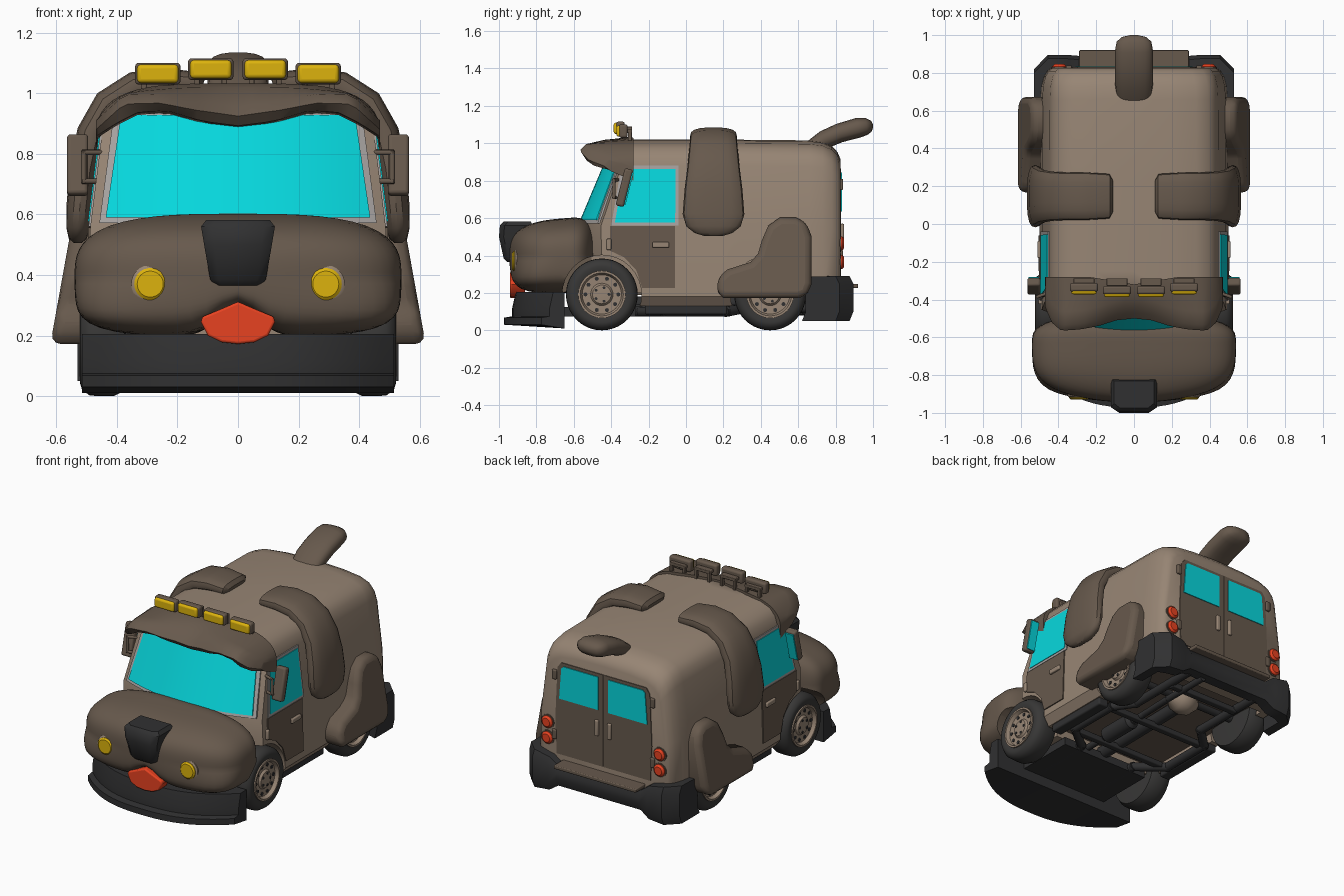
import bpy, bmesh, math
from mathutils import Vector, Euler

if "Cube" in bpy.data.objects:
    bpy.data.objects.remove(bpy.data.objects["Cube"])

def material(name, r, g, b):
    m = bpy.data.materials.new(name)
    m.diffuse_color = (r, g, b, 1)
    m.use_nodes = True
    m.node_tree.nodes["Principled BSDF"].inputs["Base Color"].default_value = m.diffuse_color
    return m

TAN = material("tan paint", .31, .235, .175)
BROWN = material("dark brown", .135, .1, .073)
BLACK = material("black plastic", .03, .03, .031)
RUBBER = material("tyre rubber", .04, .039, .038)
GLASS = material("cyan glass", .002, .68, .72)
YELLOW = material("yellow lamp", .72, .45, .004)
RED = material("red", .80, .055, .015)
GREY = material("grey trim", .38, .36, .35)

def finish(name, bm, mat):
    bmesh.ops.remove_doubles(bm, verts=bm.verts, dist=1e-5)
    bmesh.ops.recalc_face_normals(bm, faces=bm.faces)
    me = bpy.data.meshes.new(name)
    bm.to_mesh(me)
    bm.free()
    me.materials.append(mat)
    ob = bpy.data.objects.new(name, me)
    bpy.context.collection.objects.link(ob)
    return ob

def loft(name, rings, mat, bevel=0, cap_start=True):
    bm = bmesh.new()
    vs = [[bm.verts.new(p) for p in r] for r in rings]
    n = len(vs[0])
    for a, b in zip(vs, vs[1:]):
        for i in range(n):
            bm.faces.new((a[i], a[(i + 1) % n], b[(i + 1) % n], b[i]))
    if cap_start:
        bm.faces.new(vs[0])
    bm.faces.new(vs[-1])
    ob = finish(name, bm, mat)
    if bevel:
        m = ob.modifiers.new("bevel", 'BEVEL')
        m.width, m.segments, m.limit_method = bevel, 3, 'ANGLE'
        m.angle_limit = math.radians(40)
    return ob

def plate(name, pts, fn, t0, t1, mat, bevel=0):
    return loft(name, [[fn(a, b, t) for a, b in pts] for t in (t0, t1)], mat, bevel)

def box(name, c, size, mat, bevel=0, rot=(0, 0, 0)):
    e = Euler(rot).to_matrix()
    corners = [(-1, -1), (1, -1), (1, 1), (-1, 1)]
    rings = [[Vector(c) + e @ Vector((a * size[0] / 2, b * size[1] / 2, k * size[2] / 2))
              for a, b in corners] for k in (-1, 1)]
    return loft(name, rings, mat, bevel)

def lathe(name, c, prof, mat, axis='x', s=1, n=32):
    rings = []
    for r, h in prof:
        ring = []
        for i in range(n):
            u, v = r * math.cos(math.tau * i / n), r * math.sin(math.tau * i / n)
            ring.append(Vector(c) + Vector((h * s, u, v) if axis == 'x' else (u, h * s, v)))
        rings.append(ring)
    return loft(name, rings, mat)

def sweep(name, path, widths, w_axis, mat, n=18, power=.75):
    rings, w = [], Vector(w_axis)
    pts = [Vector(p) for p in path]
    for i, p in enumerate(pts):
        t = (pts[min(i + 1, len(pts) - 1)] - pts[max(i - 1, 0)]).normalized()
        nrm, (hw, th), ring = t.cross(w), widths[i], []
        for k in range(n):
            c, s = math.cos(math.tau * k / n), math.sin(math.tau * k / n)
            ring.append(p + w * hw * math.copysign(abs(c) ** power, c)
                        + nrm * th * math.copysign(abs(s) ** power, s))
        rings.append(ring)
    return loft(name, rings, mat)

def tube(name, pts, r, mat):
    axis_pts = [Vector(p) for p in pts]
    for i, (a, b) in enumerate(zip(axis_pts, axis_pts[1:])):
        d = (b - a).normalized()
        w = d.orthogonal().normalized()
        sweep(f"{name}_{i}", [a - d * r * .6, b + d * r * .6], [(r, r)] * 2, w, mat, 10, 1)

def lerp(tab, v):
    for (a, p), (b, q) in zip(tab, tab[1:]):
        if v <= b:
            return p + (q - p) * (v - a) / (b - a)
    return tab[-1][1]

def cut(ob, cutters):
    bpy.context.view_layer.objects.active = ob
    for c in cutters:
        m = ob.modifiers.new("cut", 'BOOLEAN')
        m.operation, m.solver, m.object = 'DIFFERENCE', 'EXACT', c
        bpy.ops.object.modifier_apply(modifier=m.name)

# body shell: one cross-section carried from windscreen to rear
PROF = [(0, .13), (.46, .13), (.5, .18), (.488, .56), (.448, .88), (.43, .935),
        (.395, .975), (.33, 1.0), (.2, 1.015), (0, 1.02)]
def side_x(z): return lerp([(.18, .5), (.56, .488), (.88, .448)], z)
def front_y(x, z): return -.56 + .09 * (x / .45) ** 2 + .42 * max(0, z - .58)
FULL = PROF + [(-x, z) for x, z in PROF[-2:0:-1]]
rings = [[(x * s, front_y(x * s, z), z) for x, z in FULL] for s in (0, .15, .3, .5, .7, .85, 1)]
for y, k in ((-.25, 1), (.2, 1), (.66, .995), (.73, .985), (.78, .96), (.81, .925), (.825, .885)):
    rings.append([(x * k, y, .13 + (z - .13) * k) for x, z in FULL])
body = loft("van_body", rings, TAN, cap_start=False)

# snout: squared-off ellipsoid with a mouth notch
bm = bmesh.new()
bmesh.ops.create_uvsphere(bm, u_segments=64, v_segments=36, radius=1)
for v in bm.verts:
    n = 3.1 if v.co.z > 0 else 3.1 + 1.2 * min(1, -v.co.z * 2)
    d = v.co / sum(abs(c) ** n for c in v.co) ** (1 / n)
    x, y, z = d.x * .54, -.64 + d.y * (.285 if d.y < 0 else .16), .39 + d.z * .192
    z += .03 * max(0, (y + .85) / .35) * max(0, d.z)
    z += .1 * math.exp(-(x / .09) ** 2) * max(0, -d.z)
    y -= .02 * math.exp(-(x / .25) ** 2) * max(0, -d.y)
    v.co = (x, y, z)
snout = finish("snout", bm, BROWN)

# wheel arches and hollow underside
arches = [lathe("arch_cutter", (0, y, .19), [(.212, .35), (.212, .75)], TAN, s=s)
          for y in (-.45, .45) for s in (1, -1)]
pocket = box("floor_cutter", (0, .2, .08), (.8, 1.0, .24), TAN)
cut(body, arches + [pocket])
cut(snout, arches)
for c in arches + [pocket]:
    bpy.data.objects.remove(c)

# windscreen with trim
def screen(name, hw0, hw1, z0, z1, off, mat):
    rings = []
    for i in range(17):
        u = i / 8 - 1
        col = [(u * (hw0 + (hw1 - hw0) * k / 4), z0 + (z1 - z0) * k / 4) for k in range(5)]
        rings.append([(x, front_y(x, z) - off, z) for x, z in col]
                     + [(x, front_y(x, z) + .01, z) for x, z in col[::-1]])
    loft(name, rings, mat)
screen("windscreen_trim", .458, .41, .572, .935, .005, GREY)
screen("windscreen", .437, .387, .59, .928, .01, GLASS)

# brow over the windscreen
rings = []
for i in range(33):
    x = .47 * math.sin((i / 16 - 1) * math.pi / 2)
    g = abs(x) / .47
    zt = .86 + .165 * max(0, 1 - g ** 4) ** .45
    ty = lerp([(0, -.5), (.2, -.51), (.4, -.54), (.6, -.558), (.82, -.565), (.93, -.52), (1, -.44)], g)
    tz = lerp([(0, .925), (.3, .945), (.55, .968), (.8, .965), (1, .88)], g)
    bz = lerp([(0, .885), (.25, .9), (.5, .935), (.7, .93), (.85, .895), (1, .85)], g)
    back = -.32 + .04 * min(1, g * 2)
    rings.append([(x, ty, tz), (x, ty + .03, tz + .03), (x, ty + .1, max(zt - .005, (tz + zt) / 2 + .02)),
                  (x, back, zt + .008), (x, back, zt - .06), (x, -.40, bz), (x, ty + .03, bz + .008)])
loft("brow", rings, BROWN)

# nose and tongue
def nose_ring(z, hw, y0, y1):
    return [(-hw, y0 + .025, z), (-hw * .7, y0, z), (hw * .7, y0, z), (hw, y0 + .025, z),
            (hw, y1, z), (-hw, y1, z)]
loft("nose", [nose_ring(.365, .075, -.955, -.86), nose_ring(.385, .092, -.975, -.84),
              nose_ring(.50, .112, -1.0, -.82), nose_ring(.56, .122, -.995, -.82),
              nose_ring(.582, .105, -.975, -.83)], BLACK)
half = [(0, .312), (.05, .29), (.118, .262), (.122, .245), (.1, .2), (.055, .178), (0, .172)]
plate("tongue", half + [(-x, z) for x, z in half[-2:0:-1]], lambda x, z, t: (x, t, z),
      -.942, -.86, RED, .008)

# front bumper, bowed in plan
rings = []
for i in range(25):
    x = (i / 12 - 1) * .515
    f = .2 * (abs(x) / .515) ** 2.5
    rings.append([(x, f - .91, .205), (x, f - .93, .115), (x, f - .93, .075), (x, f - .972, .068),
                  (x, f - .972, .03), (x, -.65, .01), (x, -.65, .205)])
loft("front_bumper", rings, BLACK)

# rear bumper with deep corners, and step
plan = [(.53, .64, .47, .64, .05, .285), (.53, .82, .47, .78, .05, .29), (.455, .895, .42, .8, .05, .29),
        (.35, .895, .35, .8, .06, .27), (.29, .89, .29, .8, .1, .225)]
plan += [(-a, b, -c, d, e, f) for a, b, c, d, e, f in plan[::-1]]
loft("rear_bumper", [[(a, b - .02, e), (a, b, e + .05), (a, b, f - .04), (a, b - .02, f), (c, d, f), (c, d, e)]
                     for a, b, c, d, e, f in plan], BLACK)
box("rear_step", (0, .865, .237), (.58, .11, .022), BROWN, .005)

# tail
tail = [(.66, .97, .09, .04), (.74, 1.02, .1, .05), (.82, 1.055, .1, .052), (.92, 1.083, .1, .054),
        (.965, 1.09, .092, .046), (.99, 1.091, .065, .03), (1.0, 1.091, .02, .01)]
sweep("tail", [(0, a, b) for a, b, c, d in tail], [t[2:] for t in tail], (1, 0, 0), BROWN)

EAR = [(.115, 1.03, .09, .015), (.13, 1.035, .118, .035), (.24, 1.04, .125, .045), (.34, 1.025, .125, .048),
       (.43, .967, .13, .049), (.485, .87, .14, .048), (.51, .75, .155, .047), (.523, .62, .165, .045),
       (.528, .555, .145, .04), (.53, .52, .1, .03), (.53, .505, .05, .012)]
HAUNCH = [(.165, .2), (.2, .172), (.6, .172), (.65, .19), (.672, .25), (.672, .5), (.645, .575), (.59, .602),
          (.5, .602), (.44, .56), (.405, .48), (.385, .41), (.345, .365), (.22, .325), (.17, .28)]
for s, side in ((1, "right"), (-1, "left")):
    def flank(y, z, t): return (s * (side_x(z) + t), y, z)
    def rear(x, z, t): return (s * x, .822 + t, z)
    # ears and haunches
    sweep(f"ear_{side}", [(s * a, .147, b) for a, b, c, d in EAR], [e[2:] for e in EAR], (0, 1, 0), BROWN)
    plate(f"haunch_{side}", HAUNCH, lambda y, z, t: (s * (.45 + t * (.165 - .18 * (z - .2))), y, z),
          0, 1, BROWN, .035)
    # cab door, window, handle, side lamp
    plate(f"door_{side}", [(-.06, .225), (-.06, .557), (-.405, .557), (-.405, .425), (-.33, .39), (-.265, .32),
                           (-.235, .225)], flank, -.005, .007, BROWN)
    plate(f"door_window_trim_{side}", [(-.04, .56), (-.04, .88), (-.345, .88), (-.4, .56)], flank, -.005, .006, GREY)
    plate(f"door_window_{side}", [(-.058, .577), (-.055, .863), (-.33, .863), (-.38, .577)], flank, -.002, .01, GLASS)
    box(f"door_handle_{side}", (s * .502, -.135, .457), (.02, .09, .03), TAN, .006)
    box(f"side_lamp_{side}", (s * .497, -.412, .46), (.02, .025, .06), TAN, .006)
    # mirror on a tube bracket
    rot = (math.radians(-14), 0, 0)
    box(f"mirror_{side}", (s * .53, -.33, .763), (.07, .045, .205), BROWN, .012, rot)
    box(f"mirror_glass_{side}", (s * .53, -.306, .757), (.055, .008, .18), GLASS, 0, rot)
    tube(f"mirror_bracket_{side}", [(s * .44, -.36, .805), (s * .51, -.385, .805), (s * .51, -.385, .71),
                                    (s * .45, -.37, .71)], .009, BROWN)
    # headlamps and tail lamps
    lathe(f"headlamp_ring_{side}", (s * .29, -.91, .37), [(.063, .05), (.063, 0), (.052, -.008)], TAN, 'y')
    lathe(f"headlamp_{side}", (s * .29, -.91, .37), [(.053, .03), (.053, -.012), (.043, -.02)], YELLOW, 'y')
    for z in (.365, .465):
        lathe(f"tail_lamp_rim_{side}", (s * .395, .8, z), [(.045, 0), (.045, .03)], BROWN, 'y', n=20)
        lathe(f"tail_lamp_{side}", (s * .395, .8, z), [(.038, 0), (.038, .035), (.026, .046)], RED, 'y', n=20)
    # rear door, window, handle, hinges
    plate(f"rear_door_{side}", [(.005, .28), (.33, .28), (.34, .5), (.325, .83), (.3, .865), (.005, .865)],
          rear, -.005, .008, BROWN)
    plate(f"rear_window_{side}", [(.035, .635), (.31, .635), (.295, .83), (.28, .845), (.035, .845)],
          rear, 0, .013, GLASS)
    box(f"rear_handle_{side}", (s * .045, .835, .52), (.025, .02, .1), TAN, .006)
    for z in (.4, .78):
        box(f"rear_hinge_{side}", (s * .345, .828, z), (.03, .024, .06), BROWN, .006)
    # wheels
    for y, end in ((-.45, "front"), (.45, "rear")):
        c = (0, y, .192)
        lathe(f"{end}_tyre_{side}", c, [(.125, .45), (.125, .515), (.15, .522), (.172, .515), (.19, .49), (.192, .46),
                                        (.192, .41), (.175, .375), (.1, .37)], RUBBER, s=s, n=40)
        lathe(f"{end}_rim_{side}", c, [(.127, .45), (.127, .524), (.115, .524), (.105, .502), (.06, .5), (.05, .513),
                                       (.02, .515)], TAN, s=s)
        for i in range(15):
            r, q, h = (.088, .011, .506) if i < 10 else (.038, .008, .518)
            a = math.tau * i / (10 if i < 10 else 5)
            lathe(f"{end}_rim_hole_{side}", (0, y + r * math.cos(a), .192 + r * math.sin(a)),
                  [(q, .49), (q, h)], BLACK, s=s, n=8)
    # roof lamps on posts
    for x, y, z in ((.09, -.35, 1.08), (.265, -.335, 1.065)):
        box(f"roof_lamp_housing_{side}", (s * x, y, z), (.15, .045, .072), BROWN, .012)
        box(f"roof_lamp_{side}", (s * x, y - .022, z), (.136, .03, .06), YELLOW, .012)
        for dx in (-.045, .045):
            box(f"roof_lamp_post_{side}", (s * (x + dx), -.3, z - .035), (.018, .022, .085), BROWN, .004)
        box(f"roof_lamp_bar_{side}", (s * x, -.308, z), (.11, .04, .02), BROWN, .004)
    # chassis rail and sill
    tube(f"chassis_rail_{side}", [(s * .2, -.6, .1), (s * .2, -.25, .1), (s * .36, -.12, .1), (s * .36, .22, .1),
                                  (s * .25, .32, .12), (s * .25, .8, .12)], .027, BLACK)
    box(f"sill_{side}", (s * .42, 0, .11), (.07, .44, .05), BLACK, .01)

# underside: floor, axles, cross members, exhaust
box("underfloor", (0, .2, .195), (.8, 1.0, .012), BROWN)
box("front_skid_plate", (0, -.47, .1), (.62, .4, .05), BLACK)
for y in (-.14, .2, .64):
    box("cross_member", (0, y, .105), (.7 if y < .5 else .5, .04, .035), BLACK, .006)
for y in (-.45, .45):
    lathe("axle", (0, y, .19), [(.028, -.42), (.028, .42)], BLACK, n=14)
lathe("differential", (0, .45, .17), [(.03, -.1), (.075, -.05), (.085, 0), (.075, .05), (.03, .1)], TAN, n=20)
tube("drive_shaft", [(0, -.3, .14), (0, .4, .15)], .04, BLACK)
tube("exhaust_pipe", [(.13, -.3, .12), (.13, .25, .12), (.16, .5, .1), (.16, .82, .1)], .02, BLACK)
lathe("muffler", (.13, .02, .125), [(.03, -.13), (.05, -.11), (.05, .11), (.03, .13)], BLACK, 'y', n=18)

# shading
for ob in bpy.context.scene.objects:
    ob.select_set(True)
bpy.context.view_layer.objects.active = body
bpy.ops.object.shade_smooth_by_angle(angle=math.radians(38))
